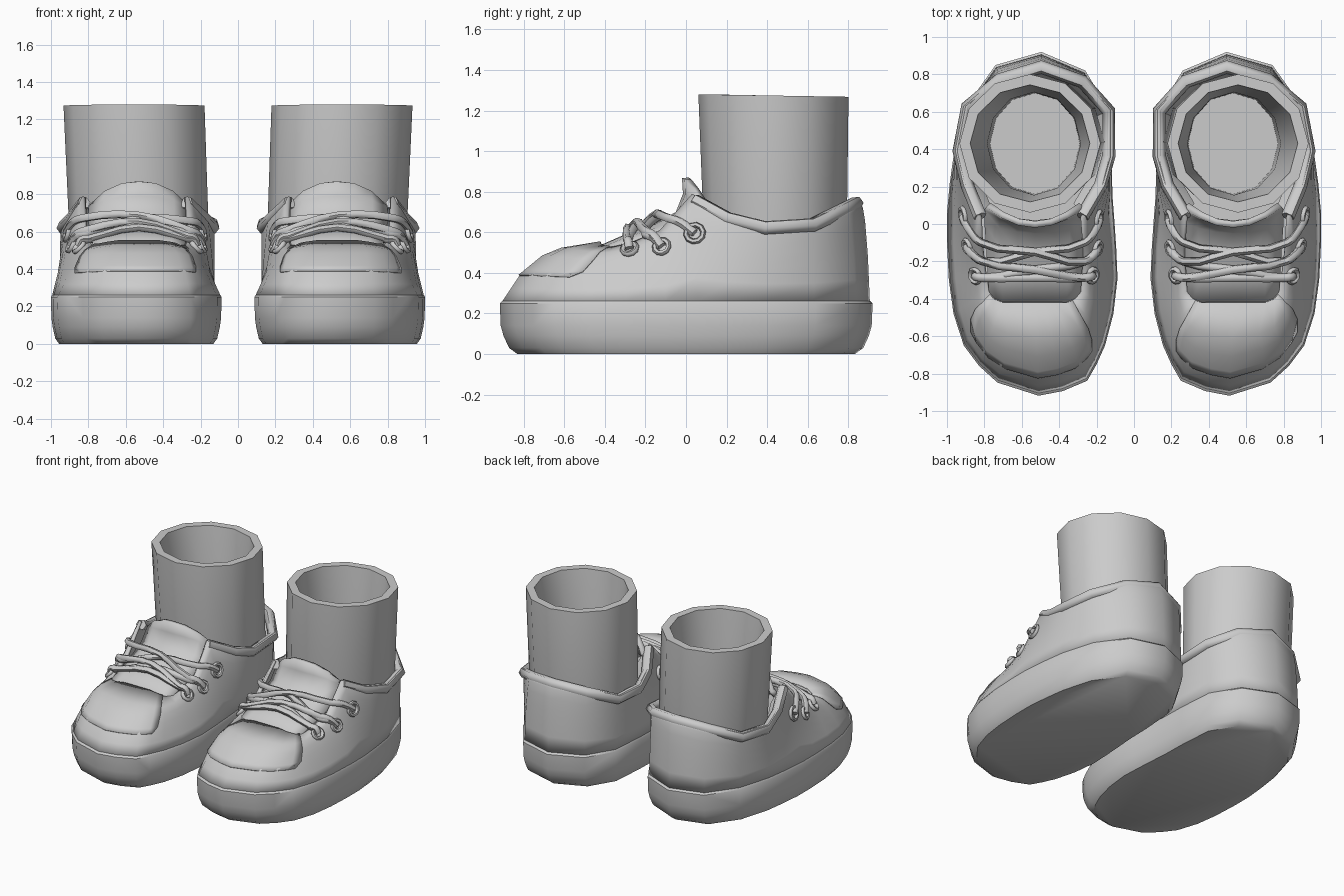
import bpy, bmesh, math
from mathutils import Vector

if "Cube" in bpy.data.objects:
    bpy.data.objects.remove(bpy.data.objects["Cube"])

GREY = bpy.data.materials.new("plain_grey")
GREY.diffuse_color = (0.6, 0.6, 0.6, 1)
GREY.use_nodes = True
GREY.node_tree.nodes["Principled BSDF"].inputs["Base Color"].default_value = GREY.diffuse_color

# Meridians of one shoe, from the toe round the outer side:
# sole outline x, y and the matching top edge x, y, z
MERIDIANS = [
    (.51, -.918, .53, -.42, .55), (.73, -.848, .63, -.42, .55),
    (.83, -.757, .70, -.42, .54), (.91, -.65, .75, -.40, .53),
    (.965, -.48, .78, -.36, .53), (.99, -.30, .80, -.27, .55),
    (1.0, -.10, .82, -.13, .61), (1.0, .06, .83, .03, .79),
    (.985, .22, .90, .20, .70), (.96, .40, .945, .39, .655),
    (.89, .64, .90, .63, .67), (.74, .85, .72, .78, .74),
    (.495, .92, .495, .85, .775), (.26, .82, .27, .77, .74),
    (.14, .62, .125, .61, .67), (.12, .35, .125, .36, .655),
    (.115, .15, .17, .20, .70), (.105, .02, .27, .03, .79),
    (.095, -.13, .26, -.13, .61), (.088, -.29, .27, -.27, .55),
    (.11, -.48, .28, -.36, .53), (.155, -.65, .31, -.40, .53),
    (.20, -.75, .36, -.42, .54), (.25, -.838, .43, -.42, .55),
    (.38, -.893, .48, -.42, .55),
]
N = len(MERIDIANS)
# Bulge of the upper: inward fraction, upward fraction
BULGE = [(0, 0), (.17, .43), (.41, .76), (.6, .89), (1, 1)]
# Flatter walls beside the laces
FLAT = {3: .25, 4: .5, 5: .6, 6: .6, 7: .7, 8: .6, 16: .6, 17: .7, 18: .6, 19: .6, 20: .5, 21: .25}
MID = (.545, 0)


def outline(i, scale, z):
    x, y = MERIDIANS[i % N][:2]
    return Vector((MID[0] + (x - MID[0]) * scale, y * scale, z))


def surf(u, t):
    """Point on the upper at meridian u and level t."""
    def corner(i, k):
        a = outline(i, .985, .262)
        b = Vector(MERIDIANS[i % N][2:])
        h, v = BULGE[k]
        h += (v - h) * FLAT.get(i % N, 0)
        return Vector((a.x + (b.x - a.x) * h, a.y + (b.y - a.y) * h, a.z + (b.z - a.z) * v))
    i, k = math.floor(u), min(int(t), 3)
    lo = corner(i, k).lerp(corner(i + 1, k), u - i)
    hi = corner(i, k + 1).lerp(corner(i + 1, k + 1), u - i)
    return lo.lerp(hi, t - k)


def finish(ob, angle=40, thick=0, offset=-1):
    """Colour, smooth and mirror a part onto the other shoe."""
    ob.data.materials.clear()
    ob.data.materials.append(GREY)
    bpy.ops.object.select_all(action='DESELECT')
    ob.select_set(True)
    bpy.context.view_layer.objects.active = ob
    bpy.ops.object.shade_smooth_by_angle(angle=math.radians(angle))
    if thick:
        m = ob.modifiers.new("thickness", 'SOLIDIFY')
        m.thickness, m.offset = thick, offset
    m = ob.modifiers.new("other_shoe", 'MIRROR')
    m.use_mirror_merge = False


def loft(name, rows, closed=True, caps=(), **kw):
    """Skin rows of points; caps lists row numbers to fill."""
    bm = bmesh.new()
    vs = [[bm.verts.new(p) for p in r] for r in rows]
    n = len(rows[0])
    for a, b in zip(vs, vs[1:]):
        for j in range(n if closed else n - 1):
            k = (j + 1) % n
            bm.faces.new((a[j], a[k], b[k], b[j]))
    for c in caps:
        bm.faces.new(vs[c][::-1] if c == 0 else vs[c])
    me = bpy.data.meshes.new(name)
    bm.to_mesh(me)
    bm.free()
    ob = bpy.data.objects.new(name, me)
    bpy.context.collection.objects.link(ob)
    finish(ob, **kw)


def tube(name, pts, radius, cyclic=False, kind='BEZIER', res=3):
    """Round cord through the points, turned into a mesh."""
    cu = bpy.data.curves.new(name, 'CURVE')
    cu.dimensions = '3D'
    cu.bevel_depth, cu.bevel_resolution, cu.resolution_u = radius, 1, res
    cu.use_fill_caps = True
    sp = cu.splines.new(kind)
    if kind == 'BEZIER':
        sp.bezier_points.add(len(pts) - 1)
        for b, p in zip(sp.bezier_points, pts):
            b.co = p
            b.handle_left_type = b.handle_right_type = 'AUTO'
    else:
        sp.points.add(len(pts) - 1)
        for b, p in zip(sp.points, pts):
            b.co = (*p, 1)
    sp.use_cyclic_u = cyclic
    ob = bpy.data.objects.new(name, cu)
    bpy.context.collection.objects.link(ob)
    bpy.ops.object.select_all(action='DESELECT')
    ob.select_set(True)
    bpy.context.view_layer.objects.active = ob
    bpy.ops.object.convert(target='MESH')
    finish(bpy.context.view_layer.objects.active, 60)


# Sole
loft("sole", [[outline(i, s, z) for i in range(N)] for s, z in
              [(.905, 0), (.95, .03), (.98, .09), (.995, .14), (1, .25), (.985, .262), (.96, .264)]],
     caps=(0, 6))

# Upper and slightly raised toe cap with rounded rear corners
loft("upper", [[surf(i, t) for i in range(N)] for t in (0, .5, 1, 1.5, 2, 3, 4)], thick=.02)
CAP = [(1, .85), (1.3, .95), (2, 1), (3, 1), (4, 1)]
loft("toe_cap", [[surf(s * w, t) for s in (-3.6, -3, -2, -1, 0, 1, 2, 3, 3.6)] for t, w in CAP],
     closed=False, thick=.006, offset=1)

# Padded collar rim, and lining down to the leg
rim = [Vector(MERIDIANS[i][2:]) for i in range(7, 18)]


def toward_leg(p, s, dz):
    return Vector((.535 + (p.x - .535) * s, .43 + (p.y - .43) * s, p.z + dz))


tube("collar_rim", [toward_leg(p, .975, -.033) for p in rim], .036, kind='POLY')
loft("collar_lining", [[toward_leg(p, s, dz) for p in rim] for s, dz in [(.96, -.02), (.9, -.05), (.8, -.13)]],
     closed=False)

# Tongue: centre y, centre z, half width, backward curl, side drop
TONGUE = [(-.46, .52, .24, 0, .03), (-.30, .59, .25, 0, .04), (-.15, .645, .26, .02, .05),
          (-.05, .70, .27, .06, .05), (-.015, .79, .27, .09, .06), (-.02, .868, .26, .11, .12)]
loft("tongue", [[(.53 + w * s, y + k * s * s, z - d * abs(s) ** 2.5) for s in (-1, -.7, -.35, 0, .35, .7, 1)]
                for y, z, w, k, d in TONGUE], closed=False, thick=.035)

# Leg: hollow twelve-sided tube; centre x, centre y, radii, z
LEG = [(.53, .44, .33, .32, .42), (.53, .44, .373, .353, .62), (.556, .431, .377, .37, 1.274),
       (.556, .431, .32, .313, 1.274), (.535, .43, .25, .275, .75), (.53, .43, .24, .27, .32)]
loft("leg", [[(cx + rx * math.cos(a), cy + ry * math.sin(a), z - (.006 * math.sin(a) if z > 1 else 0))
              for a in (math.tau * j / 12 for j in range(12))]
             for cx, cy, rx, ry, z in LEG], caps=(5,))

# Eyelets on both sides: meridian and level, top pair to bottom pair
OUTER = [(7, 1.6), (6, 2), (5, 2.9)]
INNER = [(17, 1.6), (18, 2), (19, 2.9)]
holes = {}
for side, spots in (("outer", OUTER), ("inner", INNER)):
    for n, (u, t) in enumerate(spots):
        p = surf(u, t)
        du = (surf(u + .3, t) - surf(u - .3, t)).normalized()
        dt = surf(u, t + .3) - surf(u, t - .3)
        nrm = du.cross(dt).normalized()
        dt = nrm.cross(du)
        r = .043 if n == 0 else .036
        holes[side, n] = p + nrm * .012
        tube(f"{side}_eyelet_{n + 1}",
             [p + nrm * .008 + (du * math.cos(a) + dt * math.sin(a)) * r
              for a in (math.tau * j / 10 for j in range(10))], .014, cyclic=True, kind='POLY')

# Laces: from eyelet, over the throat edge, across the tongue, to the other eyelet
EDGE = {("outer", 0): 6.2, ("outer", 1): 5.5, ("outer", 2): 4.8,
        ("inner", 0): 17.8, ("inner", 1): 18.5, ("inner", 2): 19.2}
RUNS = [(0, 1, .012), (1, 0, -.006), (1, 2, .012), (2, 1, -.006), (2, 2, 0)]
for n, (a, b, lift) in enumerate(RUNS):
    ends = [("outer", a), ("inner", b)]
    over = [surf(EDGE[e], 4) + Vector((0, 0, .016 + lift)) for e in ends]
    # Keeps the cord close to the wall between eyelet and edge
    wall = [holes[e].lerp(o, .5) + Vector((.012 * d, 0, .014))
            for e, o, d in zip(ends, over, (1, -1))]
    y = (over[0].y + over[1].y) / 2
    mid = Vector((.53, y, .618 + .37 * (y + .3) + lift))
    tube(f"lace_{n + 1}", [holes[ends[0]], wall[0], over[0], mid, over[1], wall[1], holes[ends[1]]], .022)
